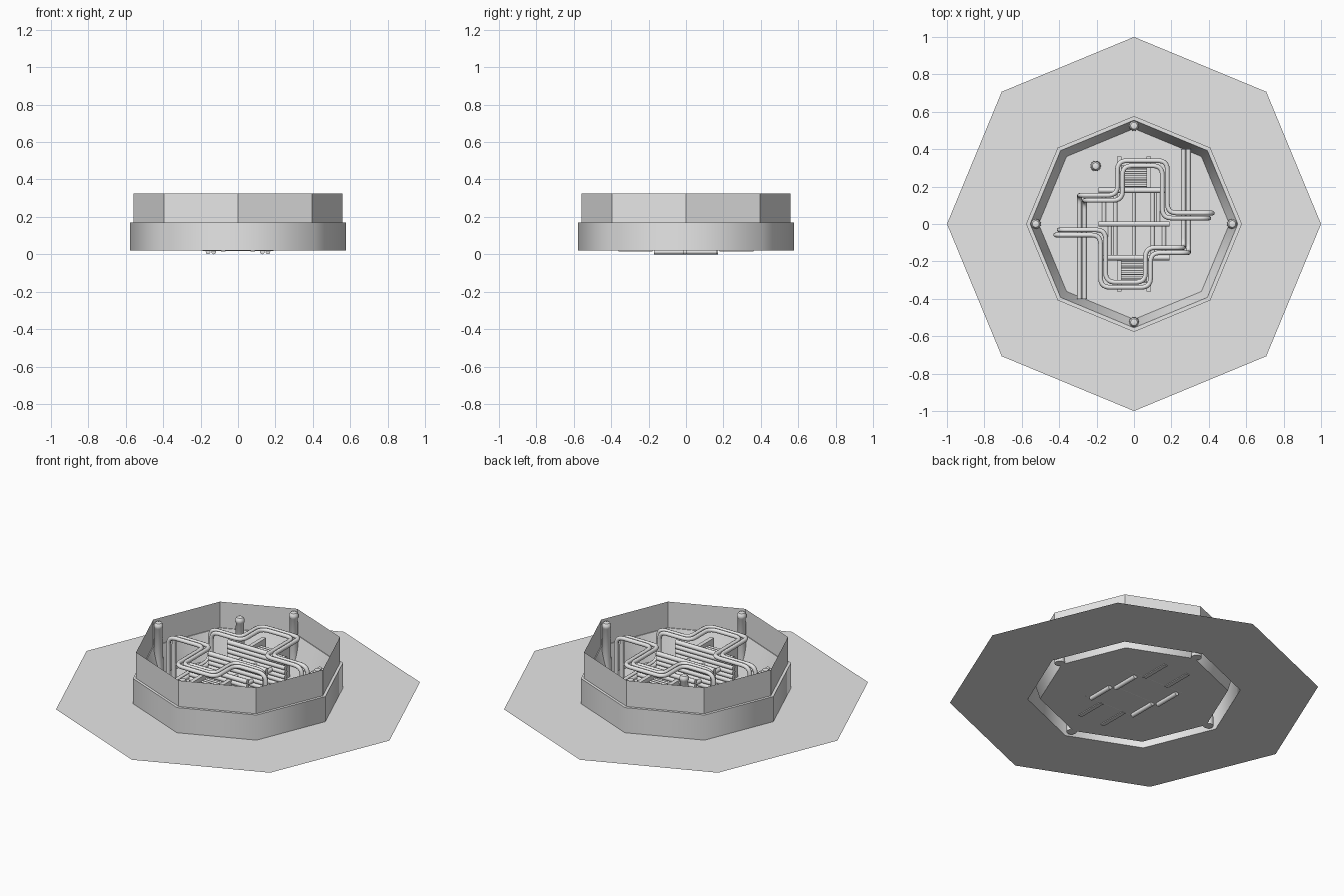
import bpy, bmesh, math
from mathutils import Vector

cube = bpy.data.objects.get("Cube")
if cube:
    bpy.data.objects.remove(cube)

grey = bpy.data.materials.new("plain_grey")
grey.use_nodes = True
grey.diffuse_color = (0.8, 0.8, 0.8, 1)
grey.node_tree.nodes["Principled BSDF"].inputs["Base Color"].default_value = (0.8, 0.8, 0.8, 1)

FLOOR = 0.02
PIPE_Z = 0.285


def add_mesh(name, bm, smooth=None):
    mesh = bpy.data.meshes.new(name)
    bm.to_mesh(mesh)
    bm.free()
    mesh.materials.append(grey)
    ob = bpy.data.objects.new(name, mesh)
    bpy.context.collection.objects.link(ob)
    if smooth:
        bpy.ops.object.select_all(action='DESELECT')
        ob.select_set(True)
        bpy.context.view_layer.objects.active = ob
        bpy.ops.object.shade_smooth_by_angle(angle=math.radians(smooth))
    return ob


def lathe(name, profile, sides=8, centre=(0, 0), smooth=None):
    """Revolve (radius, z) points; a zero radius closes the end."""
    bm = bmesh.new()
    rings = []
    for r, z in profile:
        n = sides if r > 0 else 1
        rings.append([bm.verts.new((centre[0] + r * math.cos(math.tau * i / sides),
                                    centre[1] + r * math.sin(math.tau * i / sides), z))
                      for i in range(n)])
    for a, b in zip(rings, rings[1:]):
        for i in range(sides):
            j = (i + 1) % sides
            corners = [a[i % len(a)], a[j % len(a)], b[j % len(b)], b[i % len(b)]]
            bm.faces.new(list(dict.fromkeys(corners)))
    return add_mesh(name, bm, smooth)


def box(name, centre, size):
    bm = bmesh.new()
    bmesh.ops.create_cube(bm, size=1)
    for v in bm.verts:
        v.co = Vector(c + p * s for c, p, s in zip(centre, v.co, size))
    return add_mesh(name, bm)


def rounded(points, radius=0.05, steps=5):
    """Replace inner corners of a path with short arcs."""
    points = [Vector(p) for p in points]
    out = [points[0]]
    for a, b, c in zip(points, points[1:], points[2:]):
        p = b + (a - b).normalized() * min(radius, (a - b).length / 2)
        q = b + (c - b).normalized() * min(radius, (c - b).length / 2)
        for k in range(steps + 1):
            t = k / steps
            out.append(p * (1 - t) ** 2 + b * 2 * t * (1 - t) + q * t ** 2)
    return out + [points[-1]]


def tube(name, points, radius=0.012):
    curve = bpy.data.curves.new(name, 'CURVE')
    curve.dimensions = '3D'
    curve.bevel_depth = radius
    curve.bevel_resolution = 2
    curve.use_fill_caps = True
    spline = curve.splines.new('POLY')
    spline.points.add(len(points) - 1)
    for sp, p in zip(spline.points, points):
        sp.co = (*p, 1)
    curve.materials.append(grey)
    ob = bpy.data.objects.new(name, curve)
    bpy.context.collection.objects.link(ob)
    return ob


def offset_plan(plan, d):
    """Shift a right-angled plan path sideways by d."""
    normals = []
    for a, b in zip(plan, plan[1:]):
        t = (Vector(b) - Vector(a)).normalized()
        normals.append(Vector((-t.y, t.x)))
    shifted = [Vector(plan[0]) + normals[0] * d]
    for p, n, m in zip(plan[1:], normals, normals[1:]):
        shifted.append(Vector(p) + (n + m) * d)
    return shifted + [Vector(plan[-1]) + normals[-1] * d]


# Ground sheet with an octagonal opening, and the basin
lathe("ground_sheet", [(0.577, FLOOR), (1, FLOOR)])
lathe("basin_floor", [(0, FLOOR), (0.51, FLOOR)])
lathe("basin_ring", [(0.51, FLOOR), (0.555, 0.17), (0.577, 0.17), (0.577, FLOOR)], smooth=55)
lathe("upper_wall", [(0.56, 0.165), (0.56, 0.325)])

# Posts with domed caps
posts = [(0.525, 0), (0, 0.525), (-0.525, 0), (0, -0.525), (-0.205, 0.31)]
for i, spot in enumerate(posts):
    lathe(f"post_{i + 1}", [(0, FLOOR), (0.028, FLOOR), (0.022, 0.285), (0.026, 0.29),
                            (0.026, 0.305), (0.018, 0.317), (0, 0.322)], 16, spot, 40)

# Ribbed walls made from stacked rods
RODS = 8
for wall, y in (("front", -0.18), ("middle", 0), ("back", 0.18)):
    for i in range(RODS):
        z = 0.033 + i * 0.027
        tube(f"{wall}_wall_rod_{i + 1}", [(-0.19, y, z), (0.19, y, z)], 0.0145)

# Rods joining the ribbed walls
for i, x in enumerate((-0.1, 0, 0.1)):
    tube(f"joining_rod_{i + 1}", [(x, -0.18, 0.14), (x, 0.18, 0.14)])

# Parts repeated by a half turn
plan = [(-0.278, -0.4), (-0.278, 0.14), (-0.075, 0.14), (-0.075, 0.325),
        (0.165, 0.325), (0.165, 0.045), (0.41, 0.045)]
for side, turn in (("back", 1), ("front", -1)):
    def spin(p):
        return (p[0] * turn, p[1] * turn, p[2])

    # Paired overhead pipes, dropping to the floor at the ends
    for label, d in (("outer", 0.0135), ("inner", -0.0135)):
        flat = offset_plan(plan, d)
        end = flat[-1] + Vector((0.7 * d, 0))
        path = [(*flat[0], 0.1), (*flat[1], 0.1)]
        path += [(*p, PIPE_Z) for p in flat[1:-1]]
        path += [(*end, PIPE_Z), (*end, FLOOR)]
        tube(f"{side}_{label}_pipe", rounded([spin(p) for p in path]), 0.0125)

    # Side panels and rungs of the end bays
    for label, x in (("a", -0.078), ("b", 0.078)):
        box(f"{side}_bay_panel_{label}", spin((x, 0.27, 0.113)), (0.024, 0.18, 0.195))
    for i in range(6):
        y = 0.205 + i * 0.02
        tube(f"{side}_bay_rung_{i + 1}",
             [spin((-0.07, y, 0.18)), spin((0.07, y, 0.18))], 0.007)

    # Low pipes resting through the floor
    for label, x, y0, y1 in (("a", 0.16, -0.17, -0.01), ("b", 0.13, 0, 0.165)):
        tube(f"{side}_low_pipe_{label}",
             [spin((x, y0, 0.013)), spin((x, y1, 0.013))], 0.013)
